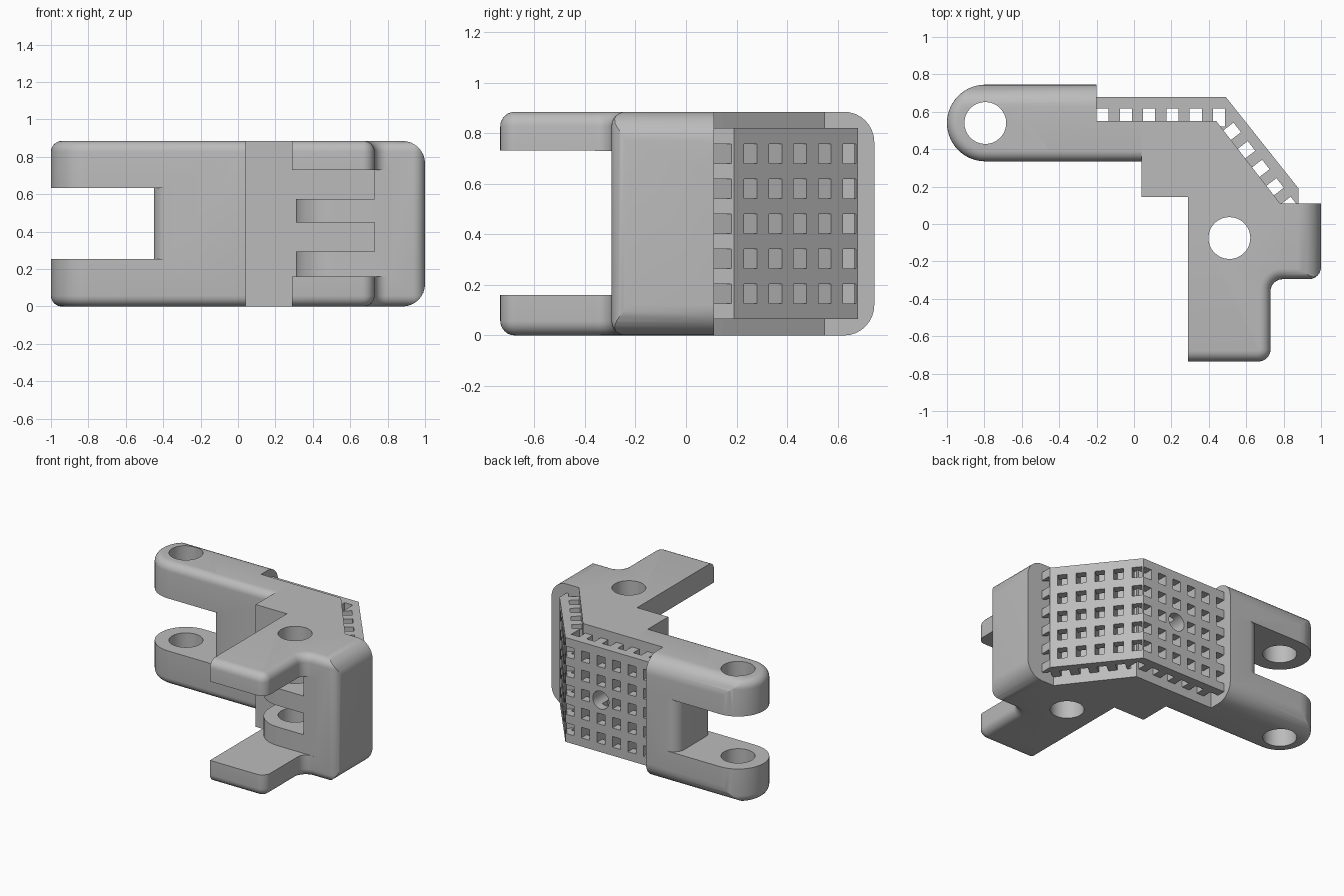
import bpy, bmesh
from math import sin, cos, radians
from mathutils import Vector

cube = bpy.data.objects.get("Cube")
if cube:
    bpy.data.objects.remove(cube, do_unlink=True)

H = 0.885  # full height

grey = bpy.data.materials.new("plain_grey")
grey.use_nodes = True
GREY = (0.5, 0.5, 0.5, 1)
grey.diffuse_color = GREY
grey.node_tree.nodes["Principled BSDF"].inputs["Base Color"].default_value = GREY


def arc(cx, cy, r, a0, a1, n=8):
    """Points on an arc, angles in degrees."""
    angles = [radians(a0 + (a1 - a0) * i / n) for i in range(n + 1)]
    return [(cx + r * cos(a), cy + r * sin(a)) for a in angles]


def add_prism(bm, pts, lo, hi, axis="z"):
    place = {"x": lambda a, b, h: (h, a, b),
             "y": lambda a, b, h: (a, h, b),
             "z": lambda a, b, h: (a, b, h)}[axis]
    low = [bm.verts.new(place(a, b, lo)) for a, b in pts]
    high = [bm.verts.new(place(a, b, hi)) for a, b in pts]
    bm.faces.new(low)
    bm.faces.new(high)
    n = len(pts)
    for i in range(n):
        j = (i + 1) % n
        bm.faces.new((low[i], low[j], high[j], high[i]))


def finish(name, bm):
    bmesh.ops.recalc_face_normals(bm, faces=bm.faces)
    mesh = bpy.data.meshes.new(name)
    bm.to_mesh(mesh)
    bm.free()
    mesh.materials.append(grey)
    ob = bpy.data.objects.new(name, mesh)
    bpy.context.collection.objects.link(ob)
    return ob


def prism(name, pts, lo, hi, axis="z", rounded=None, radius=0.058):
    """Extruded profile; rims chosen by the rule 'rounded' are filleted."""
    bm = bmesh.new()
    add_prism(bm, pts, lo, hi, axis)
    if rounded:
        bmesh.ops.recalc_face_normals(bm, faces=bm.faces)
        rims = []
        for e in bm.edges:
            a, b = (v.co for v in e.verts)
            if abs(a.z - b.z) < 1e-5 and rounded((a + b) / 2):
                rims.append(e)
        bmesh.ops.bevel(bm, geom=rims, offset=radius, offset_type="OFFSET",
                        segments=6, profile=0.5, affect="EDGES", clamp_overlap=True)
    return finish(name, bm)


def boolean(ob, cutter, operation="DIFFERENCE", keep=False):
    mod = ob.modifiers.new("cut", "BOOLEAN")
    mod.operation = operation
    mod.solver = "EXACT"
    mod.object = cutter
    bpy.context.view_layer.objects.active = ob
    bpy.ops.object.modifier_apply(modifier=mod.name)
    if not keep:
        bpy.data.objects.remove(cutter, do_unlink=True)


def rounded_side(start, end):
    """Cross-section with two large rounded corners at its far end."""
    r = 0.12
    return ([(start, 0)] + arc(end - r, r, r, -90, 0)
            + arc(end - r, H - r, r, 0, 90) + [(start, H)])


# Forked arm with a round end
fork_arm = prism("fork_arm",
                 arc(-0.795, 0.54, 0.205, 90, 270, 28)
                 + [(0.04, 0.335), (0.04, 0.55), (-0.2, 0.55), (-0.2, 0.745)],
                 0, H, rounded=lambda m: m.y < 0.336 or m.y > 0.744 or m.x < -0.5)
boolean(fork_arm, prism("helper", rounded_side(0.2, 0.745), -1.1, 0.1, "x"), "INTERSECT")
fork_gap = ([(-1.1, 0.25), (-0.37, 0.25)] + arc(-0.37, 0.415, 0.08, 270, 180)
            + arc(-0.37, 0.665, 0.08, 180, 90) + [(-0.37, 0.8), (-1.1, 0.8)])
boolean(fork_arm, prism("helper", fork_gap, 0.253, 0.633))
boolean(fork_arm, prism("helper", arc(-0.795, 0.54, 0.112, 0, 345, 31), -0.1, 1))

# Solid core between the two hinges
core = prism("core", [(0.04, 0.145), (0.754, 0.145), (0.44, 0.55), (0.04, 0.55)], 0, H)

# Hinge block with outer prongs and inner knuckles
hinge_block = prism("hinge_block",
                    [(0.29, 0.145), (0.29, -0.735)]
                    + arc(0.665, -0.67, 0.065, -90, 0)
                    + arc(0.795, -0.36, 0.065, 180, 90)
                    + arc(0.935, -0.23, 0.065, -90, 0)
                    + [(1, 0.11), (0.78, 0.11), (0.754, 0.145)],
                    0, H, rounded=lambda m: m.x > 0.3 and m.y < 0.1)
boolean(hinge_block, prism("helper", rounded_side(0.2, 1), -0.8, 0.2, "y"), "INTERSECT")
knuckle_gap = ([(0.2, 0.2), (0.31, 0.2)] + arc(0.52, -0.084, 0.21, 180, 270, 12)
               + [(0.82, -0.294), (0.82, -0.8), (0.2, -0.8)])
boolean(hinge_block, prism("helper", knuckle_gap, 0.16, 0.73))
slot = [(0.2, -0.8), (0.73, -0.8), (0.73, 0.2), (0.2, 0.2)]
for low, high in ((0.295, 0.45), (0.575, 0.731)):
    boolean(hinge_block, prism("helper", slot, low, high))
boolean(hinge_block, prism("helper", arc(0.51, -0.075, 0.112, 0, 345, 31), -0.1, 1))

# Perforated pad folded round the outer corner
pad = prism("perforated_pad",
            [(-0.2, 0.55), (0.44, 0.55), (0.78, 0.11), (0.88, 0.11),
             (0.88, 0.19), (0.49, 0.68), (-0.2, 0.68)], 0.065, 0.82)


def cell_cutter(origin, along, columns, near, far, spans):
    """Boxes standing on a pad wall: one per column and height span."""
    along = Vector(along).normalized()
    out = Vector((-along.y, along.x))
    bm = bmesh.new()
    for c in columns:
        pts = [Vector(origin) + along * (c + s) + out * d
               for s, d in ((-0.0325, near), (0.0325, near), (0.0325, far), (-0.0325, far))]
        for low, high in spans:
            add_prism(bm, pts, low, high)
    return finish("helper", bm)


rows = [(0.127 + 0.1385 * k, 0.204 + 0.1385 * k) for k in range(5)]
back = [-0.168 + 0.1245 * k for k in range(6)]
slant = [-0.03 + 0.125 * k for k in range(6)]
tall = [(-0.1, 1)]
walls = (((0, 0.55), (1, 0), back, back),
         ((0.44, 0.55), (0.34, -0.44), slant[1:], slant))
for origin, along, channels, holes in walls:
    boolean(pad, cell_cutter(origin, along, channels, -0.03, 0.068, tall))
    boolean(pad, cell_cutter(origin, along, holes, 0.03, 0.25, rows))

# Round fixing hole in the middle of the pad
screw = prism("helper", arc(0.206, 0.442, 0.065, 0, 345, 23), 0.48, 0.8, "y")
boolean(pad, screw, keep=True)
boolean(core, screw)

# Smooth fillets, crisp corners
for ob in (fork_arm, core, hinge_block, pad):
    bpy.ops.object.select_all(action="DESELECT")
    ob.select_set(True)
    bpy.context.view_layer.objects.active = ob
    bpy.ops.object.shade_smooth_by_angle(angle=radians(30))
